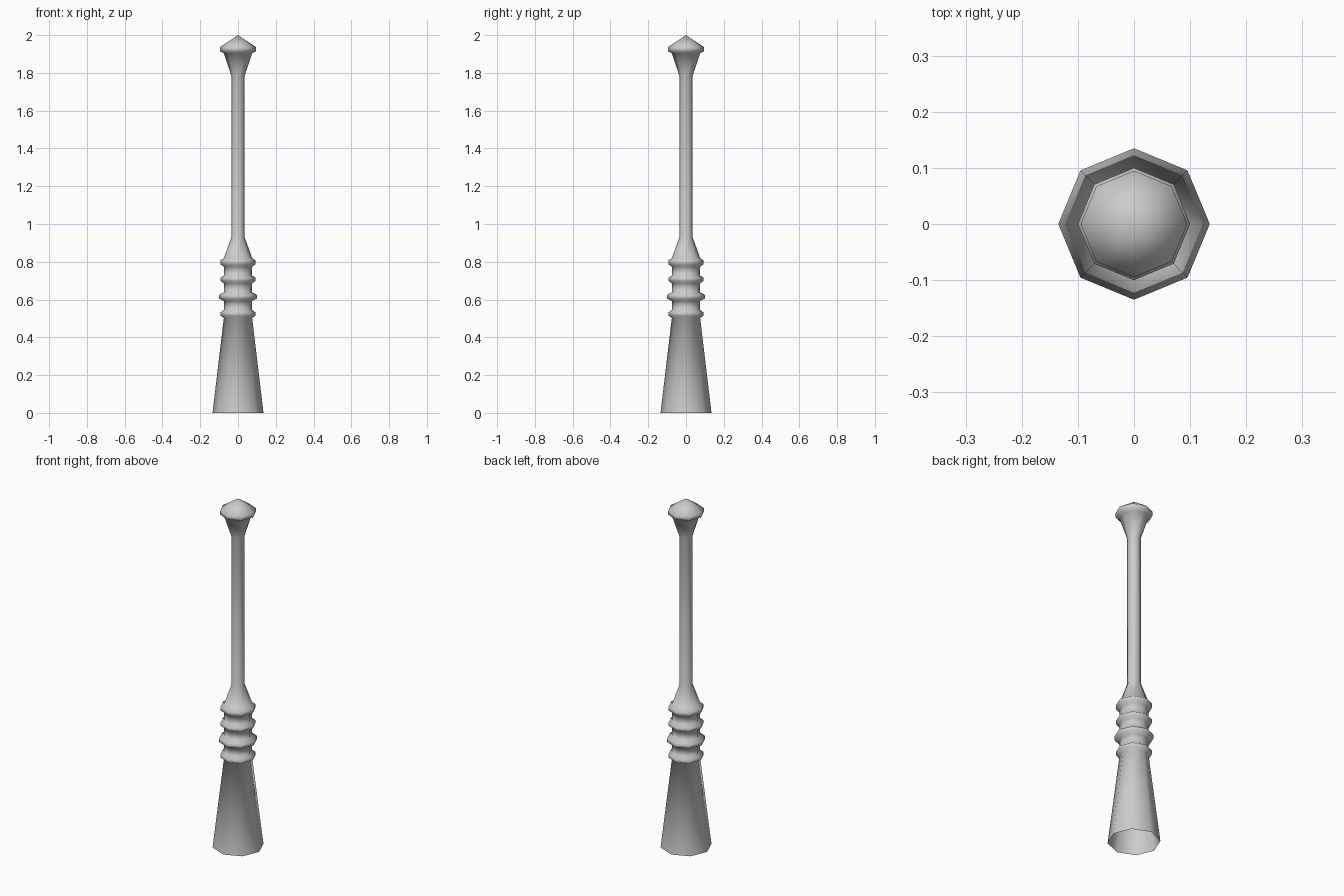
import bpy, bmesh
from math import tau
from mathutils import Vector

cube = bpy.data.objects.get("Cube")
if cube:
    bpy.data.objects.remove(cube)

SIDES = 8
NECK = 0.075

# Plain grey finish
grey = bpy.data.materials.new("grey")
grey.use_nodes = True
colour = (0.6, 0.6, 0.6, 1)
grey.diffuse_color = colour
grey.node_tree.nodes["Principled BSDF"].inputs["Base Color"].default_value = colour


def collar(radius, low, high):
    """Raised ring with short slopes back to the neck."""
    return [(NECK, low - 0.013), (radius, low), (radius, high), (NECK, high + 0.013)]


# Profile from the open foot up to the pointed cap: (radius, height)
profile = [(0.135, 0)]
profile += collar(0.093, 0.515, 0.532)
profile += collar(0.1, 0.605, 0.625)
profile += collar(0.093, 0.699, 0.715)
profile += collar(0.093, 0.787, 0.807)
profile += [(0.035, 0.93), (0.035, 1.785)]                # slender shaft
profile += [(NECK, 1.905), (0.095, 1.915), (0.095, 1.937), (0, 2)]  # flared head and cap

# Lathe the profile around the z axis
bm = bmesh.new()
verts = [bm.verts.new((r, 0, z)) for r, z in profile]
edges = [bm.edges.new(pair) for pair in zip(verts, verts[1:])]
bmesh.ops.spin(bm, geom=verts + edges, cent=Vector(), axis=Vector((0, 0, 1)),
               angle=tau, steps=SIDES, use_merge=True)
bmesh.ops.remove_doubles(bm, verts=bm.verts, dist=0.0005)
bmesh.ops.recalc_face_normals(bm, faces=bm.faces)

# Make sure the shell faces outwards
foot = min(bm.faces, key=lambda f: f.calc_center_median().z)
centre = foot.calc_center_median()
if foot.normal.x * centre.x + foot.normal.y * centre.y < 0:
    bmesh.ops.reverse_faces(bm, faces=bm.faces)
for face in bm.faces:
    face.smooth = True

mesh = bpy.data.meshes.new("post")
bm.to_mesh(mesh)
bm.free()
mesh.materials.append(grey)
post = bpy.data.objects.new("post", mesh)
bpy.context.collection.objects.link(post)
